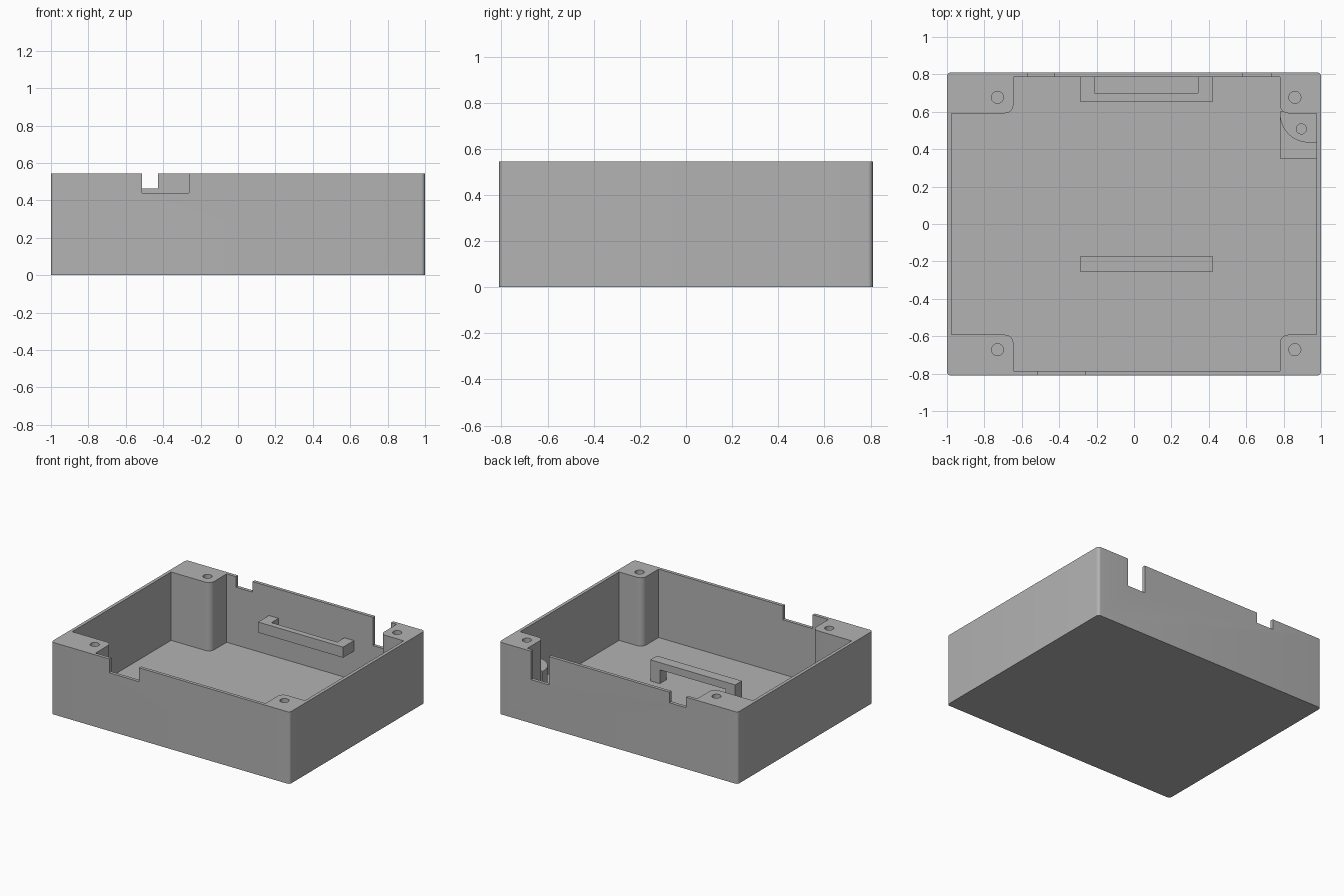
import bpy, bmesh
from math import pi, cos, sin, radians
from mathutils import Vector, Matrix

if "Cube" in bpy.data.objects:
    bpy.data.objects.remove(bpy.data.objects["Cube"])

HX, HY, HEIGHT = 1.0, 0.81, 0.545
WALL, FLOOR = 0.025, 0.027
IX, IY = HX - WALL, HY - WALL

grey = bpy.data.materials.new("grey plastic")
grey.use_nodes = True
COLOUR = (0.45, 0.45, 0.45, 1)
grey.diffuse_color = COLOUR
grey.node_tree.nodes["Principled BSDF"].inputs["Base Color"].default_value = COLOUR


def rounded(corners, steps=8):
    """Outline from (x, y, radius) corners, each filleted by its radius."""
    pts = []
    for i, (x, y, r) in enumerate(corners):
        p = Vector((x, y))
        if not r:
            pts.append(p)
            continue
        a = (Vector(corners[i - 1][:2]) - p).normalized() * r
        b = (Vector(corners[(i + 1) % len(corners)][:2]) - p).normalized() * r
        for k in range(steps + 1):
            t = k / steps * pi / 2
            pts.append(p + a * (1 - sin(t)) + b * (1 - cos(t)))
    return pts


def rect(x0, x1, y0, y1, r=0):
    return rounded([(x0, y0, r), (x1, y0, r), (x1, y1, r), (x0, y1, r)])


def circle(x, y, r, n=32):
    return [Vector((x + r * cos(2 * pi * k / n), y + r * sin(2 * pi * k / n))) for k in range(n)]


def prism(name, outline, z0, z1, matrix=Matrix()):
    """Extrude a flat outline from z0 to z1."""
    bm = bmesh.new()
    face = bm.faces.new([bm.verts.new((p.x, p.y, z0)) for p in outline])
    top = bmesh.ops.extrude_face_region(bm, geom=[face])["geom"]
    bmesh.ops.translate(bm, vec=(0, 0, z1 - z0),
                        verts=[v for v in top if isinstance(v, bmesh.types.BMVert)])
    bmesh.ops.transform(bm, matrix=matrix, verts=bm.verts)
    bmesh.ops.recalc_face_normals(bm, faces=bm.faces)
    mesh = bpy.data.meshes.new(name)
    bm.to_mesh(mesh)
    bm.free()
    mesh.materials.append(grey)
    obj = bpy.data.objects.new(name, mesh)
    bpy.context.collection.objects.link(obj)
    return obj


def select(obj):
    bpy.ops.object.select_all(action='DESELECT')
    obj.select_set(True)
    bpy.context.view_layer.objects.active = obj


def cut(obj, outline, z0, z1):
    """Subtract an extruded outline, then discard the cutter."""
    cutter = prism("cutter", outline, z0, z1)
    cutter.hide_render = True
    mod = obj.modifiers.new("cut", 'BOOLEAN')
    mod.operation, mod.solver, mod.object = 'DIFFERENCE', 'EXACT', cutter
    select(obj)
    bpy.ops.object.modifier_apply(modifier=mod.name)
    bpy.data.objects.remove(cutter)


# Case body: the cavity leaves a solid screw post in each corner
case = prism("case_body", rect(-HX, HX, -HY, HY, 0.022), 0, HEIGHT)
PL, PR, PY, R = -0.645, 0.78, 0.592, 0.045
cavity = rounded([
    (PL, -IY, 0), (PR, -IY, 0), (PR, -PY, R), (IX, -PY, 0),
    (IX, PY, 0), (PR, PY, R), (PR, IY, 0), (PL, IY, 0),
    (PL, PY, R), (-IX, PY, 0), (-IX, -PY, 0), (PL, -PY, R)])
cut(case, cavity, FLOOR, 1)

# Screw holes
for x in (-0.73, 0.86):
    for y in (-0.672, 0.677):
        cut(case, circle(x, y, 0.032), 0.25, 1)

# Cable notches in the front and back walls: x range, side, bottom height
for x0, x1, side, z in ((-0.512, -0.262, -1, 0.44),
                        (-0.567, -0.427, 1, 0.465),
                        (0.583, 0.733, 1, 0.33)):
    ys = sorted((side * (IY - 0.01), side * (HY + 0.05)))
    cut(case, rect(x0, x1, *ys), z, 1)

# Low ledge and rounded screw boss beside the back left post
ledge = prism("boss_ledge", rect(PR, IX + 0.01, 0.35, PY + 0.01), FLOOR - 0.01, 0.15)
boss = prism("screw_boss", rounded([(PR, 0.435, 0.155), (IX + 0.01, 0.435, 0),
                                    (IX + 0.01, PY + 0.01, 0), (PR, PY + 0.01, 0)]),
             FLOOR - 0.01, 0.3)
for part in (ledge, boss):
    cut(part, circle(0.895, 0.508, 0.027), 0.1, 1)


# U-shaped strap loops: legs at both ends joined by a bar
def strap(name, reach, bar, matrix):
    x0, x1, leg = -0.29, 0.422, 0.08
    outline = rounded([(x, y, 0) for x, y in (
        (x0, 0), (x0, reach), (x1, reach), (x1, 0), (x1 - leg, 0),
        (x1 - leg, reach - bar), (x0 + leg, reach - bar), (x0 + leg, 0))])
    return prism(name, outline, 0, 0.08, matrix)


wall_strap = strap("wall_strap", 0.135, 0.045,
                   Matrix.Translation((0, IY + 0.005, 0.245)) @ Matrix.Diagonal((1, -1, 1, 1)))
floor_strap = strap("floor_strap", 0.165, 0.055,
                    Matrix.Translation((0, -0.175, FLOOR - 0.005)) @ Matrix.Rotation(pi / 2, 4, 'X'))

# Smooth the fillets and holes, keep the edges crisp
for part in (case, ledge, boss, wall_strap, floor_strap):
    select(part)
    bpy.ops.object.shade_smooth_by_angle(angle=radians(30))
